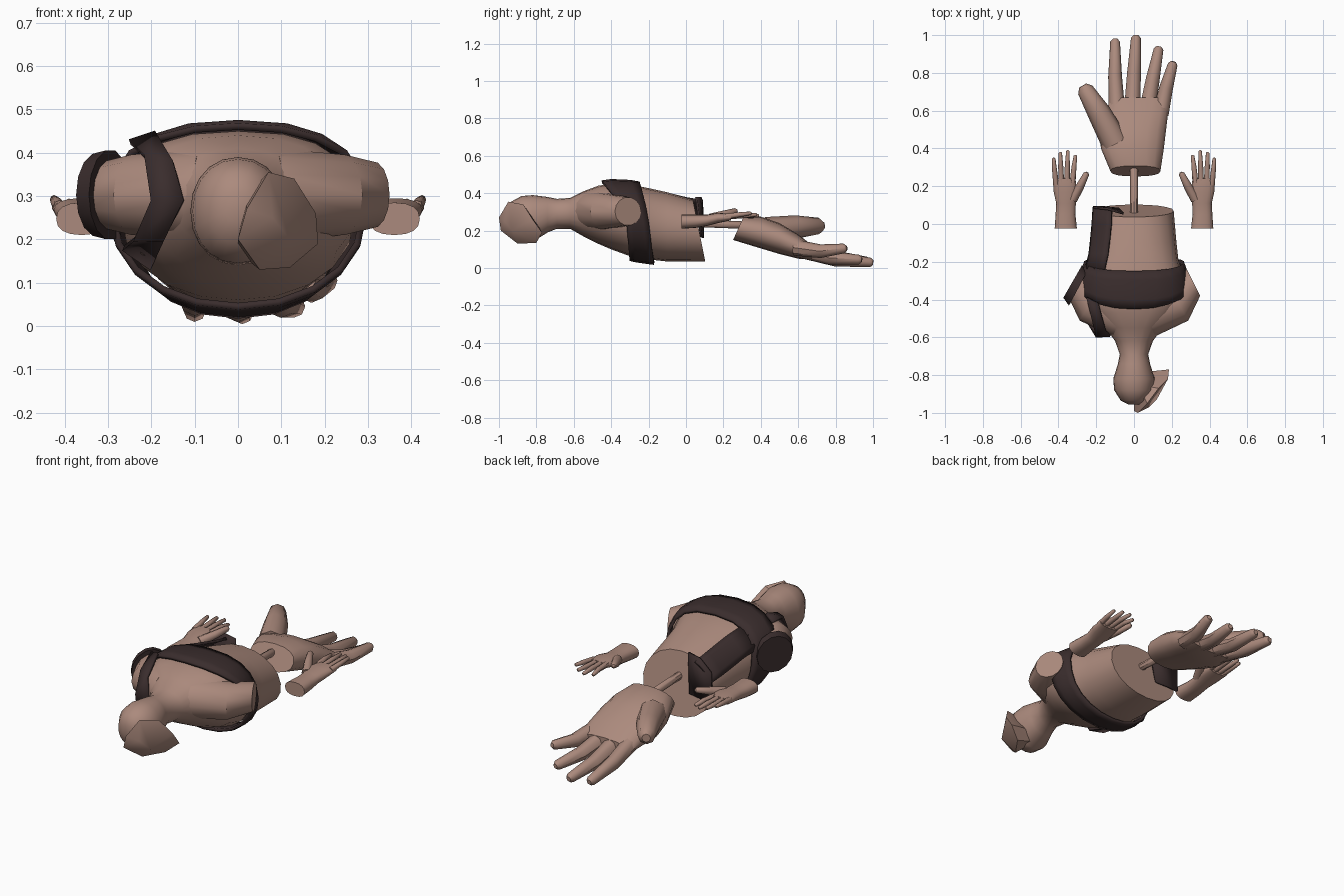
import bpy, bmesh
from math import sin, cos, pi, radians
from mathutils import Vector

cube = bpy.data.objects.get("Cube")
if cube:
    bpy.data.objects.remove(cube, do_unlink=True)


def material(name, color):
    m = bpy.data.materials.new(name)
    m.use_nodes = True
    m.diffuse_color = color
    m.node_tree.nodes["Principled BSDF"].inputs["Base Color"].default_value = color
    return m


SKIN = material("warm skin", (0.41, 0.255, 0.205, 1))
CLOTH = material("dark cloth", (0.042, 0.026, 0.026, 1))


def finish(name, bm, mat, thickness=0, angle=38):
    bmesh.ops.recalc_face_normals(bm, faces=bm.faces)
    mesh = bpy.data.meshes.new(name)
    bm.to_mesh(mesh)
    bm.free()
    mesh.materials.append(mat)
    ob = bpy.data.objects.new(name, mesh)
    bpy.context.collection.objects.link(ob)
    if thickness:
        mod = ob.modifiers.new("thickness", "SOLIDIFY")
        mod.thickness = thickness
        mod.offset = 0
    bpy.ops.object.select_all(action="DESELECT")
    ob.select_set(True)
    bpy.context.view_layer.objects.active = ob
    bpy.ops.object.shade_smooth_by_angle(angle=radians(angle))
    return ob


def skin_rows(bm, rows, closed=True, caps=True):
    """Bridge rows of points with quads."""
    rows = [[bm.verts.new(p) for p in row] for row in rows]
    n = len(rows[0])
    for a, b in zip(rows, rows[1:]):
        for i in range(n if closed else n - 1):
            j = (i + 1) % n
            bm.faces.new((a[i], a[j], b[j], b[i]))
    if caps:
        bm.faces.new(rows[0])
        bm.faces.new(rows[-1])


def bulge(c, power):
    return abs(c) ** power * (1 if c >= 0 else -1)


def ellipse(center, u, v, n=16, power=1.0):
    return [Vector(center) + Vector(u) * bulge(cos(2 * pi * i / n), power)
            + Vector(v) * bulge(sin(2 * pi * i / n), power) for i in range(n)]


def tube(bm, points, radii, n=8):
    """Tapered limb along a path, closed at both ends."""
    pts = [Vector(p) for p in points]
    rows = []
    for i, (p, r) in enumerate(zip(pts, radii)):
        d = (pts[min(i + 1, len(pts) - 1)] - pts[max(i - 1, 0)]).normalized()
        u = d.cross(Vector((0, 0, 1))).normalized()
        rows.append(ellipse(p, u * r, u.cross(d) * r, n))
    tip = pts[-1] + (pts[-1] - pts[-2]).normalized() * radii[-1] * 0.6
    rows.append([tip + (q - pts[-1]) * 0.5 for q in rows[-1]])
    skin_rows(bm, rows)


# Head, neck and torso: y, half width, low z, high z
BODY = [(-0.955, 0.03, 0.24, 0.31), (-0.935, 0.07, 0.19, 0.355),
        (-0.88, 0.105, 0.145, 0.385), (-0.82, 0.11, 0.14, 0.39),
        (-0.74, 0.085, 0.19, 0.38), (-0.69, 0.075, 0.21, 0.37),
        (-0.62, 0.10, 0.21, 0.375), (-0.55, 0.15, 0.17, 0.41),
        (-0.47, 0.235, 0.13, 0.44), (-0.40, 0.275, 0.10, 0.45),
        (-0.29, 0.27, 0.06, 0.445), (-0.19, 0.235, 0.045, 0.425),
        (-0.10, 0.225, 0.035, 0.405), (0.07, 0.21, 0.035, 0.365)]


def body_point(y, t, grow=0.0):
    """Point on the body surface at length y and angle t; the upper back is boxier."""
    y0 = min(max(y, BODY[0][0]), BODY[-1][0])
    for a, b in zip(BODY, BODY[1:]):
        if y0 <= b[0]:
            break
    f = (y0 - a[0]) / (b[0] - a[0])
    w, lo, hi = [p + (q - p) * f for p, q in zip(a[1:], b[1:])]
    c, s = cos(t), sin(t)
    power = 0.95
    if s > 0:
        power -= 0.2 * max(0, 1 - abs(y + 0.3) / 0.3)
    x = (w + grow) * bulge(c, power)
    z = ((hi - lo) / 2 + grow) * bulge(s, power)
    return Vector((x, y, (lo + hi) / 2 + z))


bm = bmesh.new()
angles = [2 * pi * i / 20 for i in range(20)]
rows = [[body_point(r[0], t) for t in angles] for r in BODY]
for p in rows[-1]:
    p.y += (0.2 - p.z) * 0.2          # slanted waist cut
skin_rows(bm, rows)
finish("head_and_torso", bm, SKIN)

# Face wedge turned to one side
bm = bmesh.new()
for p in [(0, -0.99, 0.2), (0.02, -1, 0.27), (0.07, -0.95, 0.355), (0.13, -0.87, 0.34),
          (0.18, -0.82, 0.26), (0.185, -0.77, 0.19), (0.12, -0.8, 0.135),
          (0.05, -0.9, 0.13), (0.08, -0.97, 0.25), (0.12, -0.93, 0.2),
          (0.02, -0.85, 0.3), (0.0, -0.8, 0.17), (0.09, -0.78, 0.21)]:
    bm.verts.new(p)
bmesh.ops.convex_hull(bm, input=bm.verts)
finish("face", bm, SKIN, angle=30)


# Shoulder stumps, cut off facing outward and back
def shoulder_ring(x, y, r, rz, dx, dy, side):
    return ellipse((side * x, y, 0.303), (side * dx * r, dy * r, 0), (0, 0, rz), 14)


for side, label in ((1, "left"), (-1, "right")):
    bm = bmesh.new()
    skin_rows(bm, [shoulder_ring(0.08, -0.47, 0.13, 0.11, -0.2, 0.98, side),
                   shoulder_ring(0.235, -0.42, 0.105, 0.095, -0.5, 0.87, side),
                   shoulder_ring(0.315, -0.31, 0.078, 0.076, -0.45, 0.9, side)])
    finish(label + "_shoulder", bm, SKIN)

# Closed cuff over the end of the right shoulder stump
bm = bmesh.new()
skin_rows(bm, [shoulder_ring(0.295, -0.34, 0.105, 0.105, -0.47, 0.88, -1),
               shoulder_ring(0.325, -0.305, 0.098, 0.097, -0.5, 0.87, -1)])
finish("shoulder_cuff", bm, CLOTH)


# Wide chest band
def band_row(f):
    row = []
    for i in range(20):
        t = 2 * pi * i / 20
        s = sin(t)
        a = -0.32 - 0.13 * max(s, 0) - 0.02 * min(s, 0)
        b = -0.2 - 0.05 * max(s, 0) - 0.03 * min(s, 0)
        row.append(body_point(a + (b - a) * f, t, 0.018))
    return row


bm = bmesh.new()
skin_rows(bm, [band_row(k / 4) for k in range(5)], caps=False)
finish("chest_band", bm, CLOTH, 0.016)

# Side strap from the band to the waist
bm = bmesh.new()
skin_rows(bm, [[body_point(y, radians(120 + 8 * k), 0.016) for k in range(6)]
               for y in (-0.24, -0.16, -0.08, 0.0, 0.09)], closed=False, caps=False)
finish("side_strap", bm, CLOTH, 0.014)

# Flap folded down over the waist cut
bm = bmesh.new()
skin_rows(bm, [[(-0.055, 0.055, 0.38), (-0.14, 0.08, 0.378), (-0.215, 0.087, 0.32)],
               [(-0.08, 0.08, 0.17), (-0.15, 0.088, 0.165), (-0.218, 0.09, 0.16)]],
          closed=False, caps=False)
finish("waist_flap", bm, CLOTH, 0.012)

# Strap looping in front of the right shoulder
bm = bmesh.new()
skin_rows(bm, [[(-0.19, -0.42, 0.445), (-0.15, -0.57, 0.38), (-0.125, -0.59, 0.29),
                (-0.17, -0.56, 0.2), (-0.2, -0.33, 0.135)],
               [(-0.25, -0.39, 0.425), (-0.215, -0.53, 0.39), (-0.2, -0.595, 0.29),
                (-0.24, -0.53, 0.2), (-0.265, -0.33, 0.18)]], closed=False, caps=False)
finish("shoulder_strap", bm, CLOTH, 0.014)

# Rod joining the waist to the large hand
bm = bmesh.new()
tube(bm, [(0, 0.03, 0.24), (0, 0.3, 0.23)], [0.02, 0.02])
finish("connecting_rod", bm, SKIN)


def hand(name, palm, slant, fingers, radius, thumb, side=1):
    """Palm rings are y, left x, right x, low z, high z; fingers are paths."""
    bm = bmesh.new()
    rows = [ellipse(((a + b) / 2, y, (lo + hi) / 2), ((b - a) / 2, 0, 0),
                    (0, 0, (hi - lo) / 2), 16, 0.85) for y, a, b, lo, hi in palm]
    mid = (palm[0][3] + palm[0][4]) / 2
    for p in rows[0]:
        p.y += (p.z - mid) * slant
    skin_rows(bm, rows)
    for k, path in enumerate(fingers):
        thick = thumb if k == 0 else radius
        tube(bm, path, [thick, thick * 0.85, thick * 0.6])
    for v in bm.verts:
        v.co.x *= side
    finish(name, bm, SKIN, angle=45)


# Large hand, thumb first
hand("large_hand",
     [(0.28, -0.125, 0.14, 0.15, 0.275), (0.4, -0.175, 0.158, 0.105, 0.275),
      (0.5, -0.185, 0.17, 0.075, 0.24), (0.6, -0.145, 0.182, 0.05, 0.18),
      (0.67, -0.125, 0.18, 0.045, 0.125)], 0.45,
     [[(-0.1, 0.43, 0.2), (-0.185, 0.59, 0.22), (-0.258, 0.71, 0.225)],
      [(-0.09, 0.6, 0.105), (-0.1, 0.78, 0.06), (-0.1, 0.965, 0.035)],
      [(-0.01, 0.6, 0.1), (0.0, 0.8, 0.045), (0.01, 0.985, 0.03)],
      [(0.07, 0.6, 0.1), (0.1, 0.77, 0.055), (0.13, 0.925, 0.045)],
      [(0.14, 0.58, 0.11), (0.17, 0.72, 0.09), (0.205, 0.845, 0.105)]], 0.043, 0.073)

# Pair of small hands, thumbs inward
for side, label in ((1, "left"), (-1, "right")):
    hand(label + "_small_hand",
         [(-0.025, 0.302, 0.42, 0.21, 0.285), (0.05, 0.31, 0.415, 0.215, 0.285),
          (0.11, 0.308, 0.412, 0.225, 0.285), (0.17, 0.3, 0.425, 0.24, 0.295),
          (0.24, 0.31, 0.43, 0.255, 0.29)], 0,
         [[(0.325, 0.13, 0.265), (0.285, 0.2, 0.285), (0.252, 0.265, 0.305)],
          [(0.325, 0.22, 0.275), (0.318, 0.3, 0.28), (0.31, 0.36, 0.275)],
          [(0.355, 0.22, 0.275), (0.353, 0.31, 0.28), (0.35, 0.385, 0.28)],
          [(0.385, 0.22, 0.275), (0.388, 0.31, 0.28), (0.39, 0.375, 0.285)],
          [(0.412, 0.21, 0.275), (0.42, 0.28, 0.285), (0.425, 0.345, 0.293)]],
         0.0155, 0.026, side)
